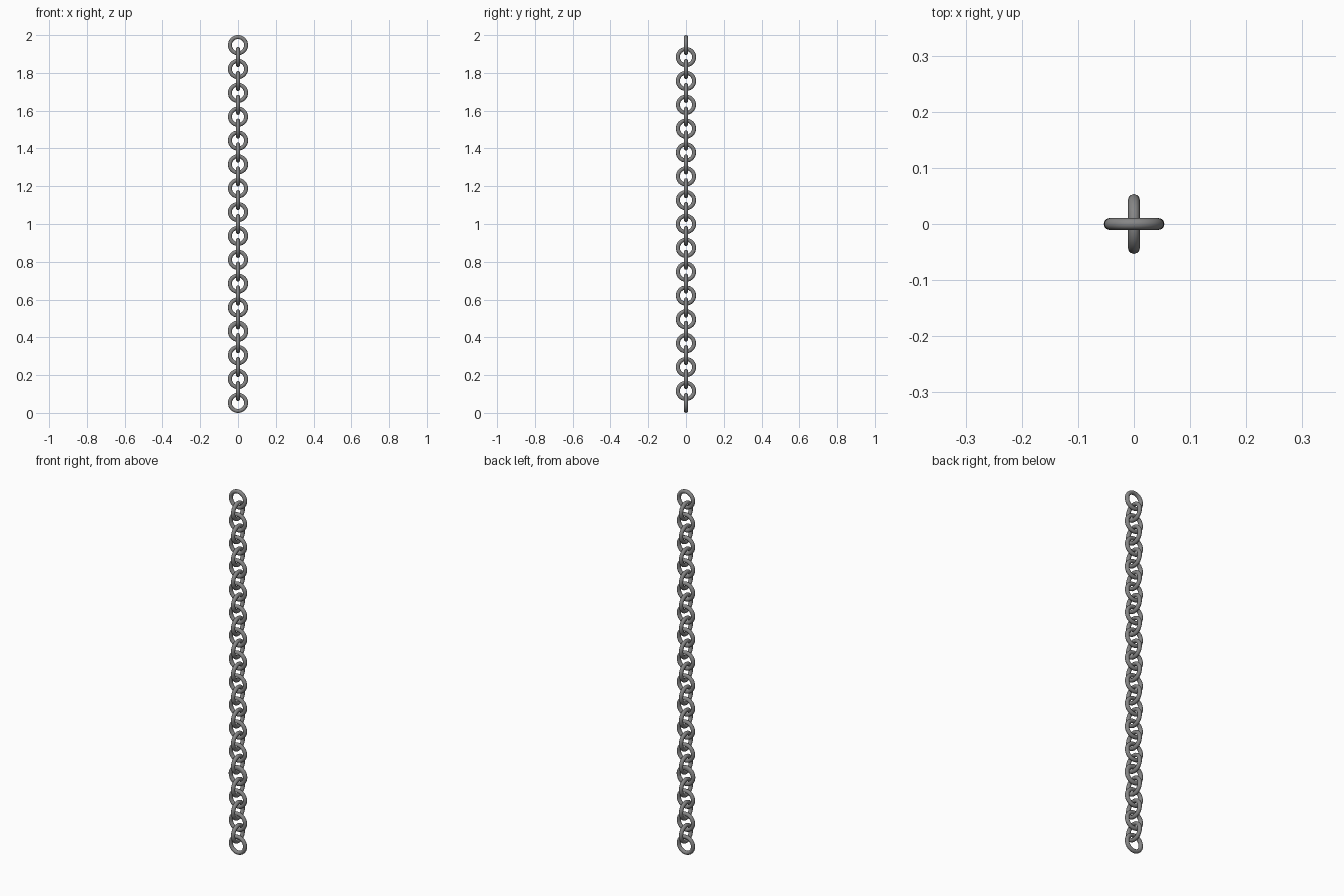
import bpy
from math import pi

if "Cube" in bpy.data.objects:
    bpy.data.objects.remove(bpy.data.objects["Cube"])

COUNT = 31          # links in the hanging chain
WIRE = 0.0105       # wire radius
RING = 0.0427       # ring centre-line radius
BOTTOM = RING + WIRE
STEP = (2.0 - 2 * BOTTOM) / (COUNT - 1)

# dark iron
iron = bpy.data.materials.new("dark_iron")
iron.diffuse_color = (0.24, 0.24, 0.24, 1)
iron.use_nodes = True
iron.node_tree.nodes["Principled BSDF"].inputs["Base Color"].default_value = iron.diffuse_color


def add_link(name, z, turned, ring=RING):
    # upright ring: facing front, or turned a quarter to face the side
    bpy.ops.mesh.primitive_torus_add(
        major_segments=48, minor_segments=12,
        major_radius=ring, minor_radius=WIRE,
        location=(0, 0, z),
        rotation=(0, pi / 2, 0) if turned else (pi / 2, 0, 0))
    link = bpy.context.object
    link.name = name
    link.data.materials.append(iron)
    bpy.ops.object.shade_smooth()
    return link


# alternating interlocked links from bottom to top
for i in range(COUNT):
    z = BOTTOM + i * STEP
    if i == 6:
        # doubled link where the two lengths of chain join
        add_link("joining_link_lower", z - 0.002, False)
        add_link("joining_link_upper", z + 0.002, False, RING + 0.001)
    else:
        add_link(f"chain_link_{i + 1:02d}", z, i % 2 == 1)
